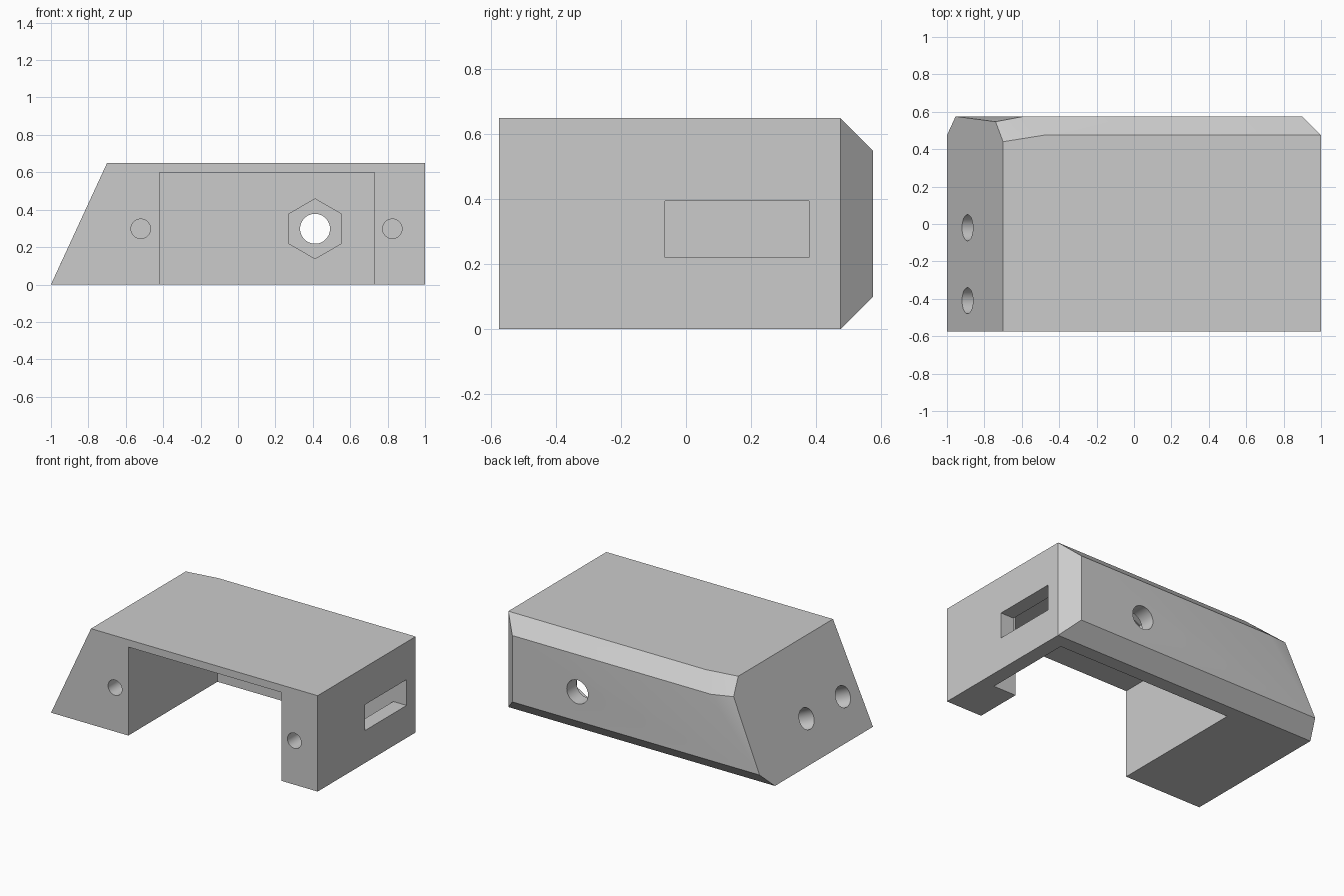
import bpy
import bmesh
from math import sin, cos, tau
from mathutils import Vector

cube = bpy.data.objects.get("Cube")
if cube:
    bpy.data.objects.remove(cube, do_unlink=True)

grey = bpy.data.materials.new("light_grey")
grey.use_nodes = True
colour = (0.6, 0.6, 0.6, 1)
grey.diffuse_color = colour
for node in grey.node_tree.nodes:
    if node.type == 'BSDF_PRINCIPLED':
        node.inputs["Base Color"].default_value = colour

X, Y, Z = Vector((1, 0, 0)), Vector((0, 1, 0)), Vector((0, 0, 1))


def finish(name, bm):
    bmesh.ops.recalc_face_normals(bm, faces=bm.faces)
    mesh = bpy.data.meshes.new(name)
    bm.to_mesh(mesh)
    bm.free()
    mesh.materials.append(grey)
    obj = bpy.data.objects.new(name, mesh)
    bpy.context.collection.objects.link(obj)
    return obj


def prism(name, outline, origin, u, v, along):
    """Extrude a 2D outline, laid out on axes u and v, by the vector along."""
    bm = bmesh.new()
    base = [bm.verts.new(Vector(origin) + u * a + v * b) for a, b in outline]
    face = bm.faces.new(base)
    new = bmesh.ops.extrude_face_region(bm, geom=[face])["geom"]
    bmesh.ops.translate(bm, vec=along, verts=[g for g in new if isinstance(g, bmesh.types.BMVert)])
    return finish(name, bm)


def ring(radius, sides):
    return [(radius * sin(tau * i / sides), radius * cos(tau * i / sides)) for i in range(sides)]


# Body: convex block with a sloped end and bevelled rear edges
D, H, C = 0.575, 0.65, 0.1
corners = [(-1, -D, 0), (1, -D, 0), (1, -D, H), (-0.7, -D, H),
           (1, D - C, 0), (1, D - C, H), (1 - C, D, C), (1 - C, D, H - C),
           (-1, D - C, 0), (-0.954, D, C),
           (-0.74, 0.547, 0.563), (-0.59, D, H - C),
           (-0.7, 0.44, H), (-0.48, D - C, H)]
bm = bmesh.new()
for co in corners:
    bm.verts.new(co)
bmesh.ops.convex_hull(bm, input=bm.verts)
bmesh.ops.dissolve_limit(bm, angle_limit=0.03, verts=bm.verts, edges=bm.edges)
body = finish("housing_body", bm)

# Main pocket, open at front and bottom, widening behind the front post
plan = [(-0.42, -0.7), (0.73, -0.7), (0.73, -0.25), (0.9, -0.25), (0.9, 0.38), (-0.42, 0.38)]
cutters = [prism("pocket_cutter", plan, (0, 0, -0.1), X, Y, Z * 0.7)]

# Side slot through the thin wall
slot = [(-0.065, 0.22), (0.378, 0.22), (0.378, 0.395), (-0.065, 0.395)]
cutters.append(prism("slot_cutter", slot, (0.85, 0, 0), Y, Z, X * 0.25))

# Hexagonal nut recess and round through hole in the rear wall
cutters.append(prism("nut_cutter", ring(0.16, 6), (0.412, 0.3, 0.298), X, Z, Y * 0.17))
cutters.append(prism("bolt_cutter", ring(0.08, 48), (0.412, 0.3, 0.298), X, Z, Y * 0.4))

# Screw holes in the front faces
for x in (-0.52, 0.825):
    cutters.append(prism("screw_cutter", ring(0.052, 32), (x, -0.65, 0.298), X, Z, Y * 0.3))

# Holes square to the sloped end
slope = Vector((0.3, 0, H)).normalized()
inward = Vector((slope.z, 0, -slope.x))
for y in (-0.02, -0.41):
    start = Vector((-0.89, y, 0.238)) - inward * 0.1
    cutters.append(prism("slope_hole_cutter", ring(0.07, 32), start, Y, slope, inward * 0.35))

# Cut everything out of the body
bpy.ops.object.select_all(action='DESELECT')
bpy.context.view_layer.objects.active = body
body.select_set(True)
for cutter in cutters:
    cutter.hide_render = True
    cut = body.modifiers.new("cut", 'BOOLEAN')
    cut.operation = 'DIFFERENCE'
    cut.solver = 'EXACT'
    cut.object = cutter
    bpy.ops.object.modifier_apply(modifier=cut.name)
    bpy.data.objects.remove(cutter, do_unlink=True)
bpy.ops.object.shade_smooth_by_angle(angle=0.3)
